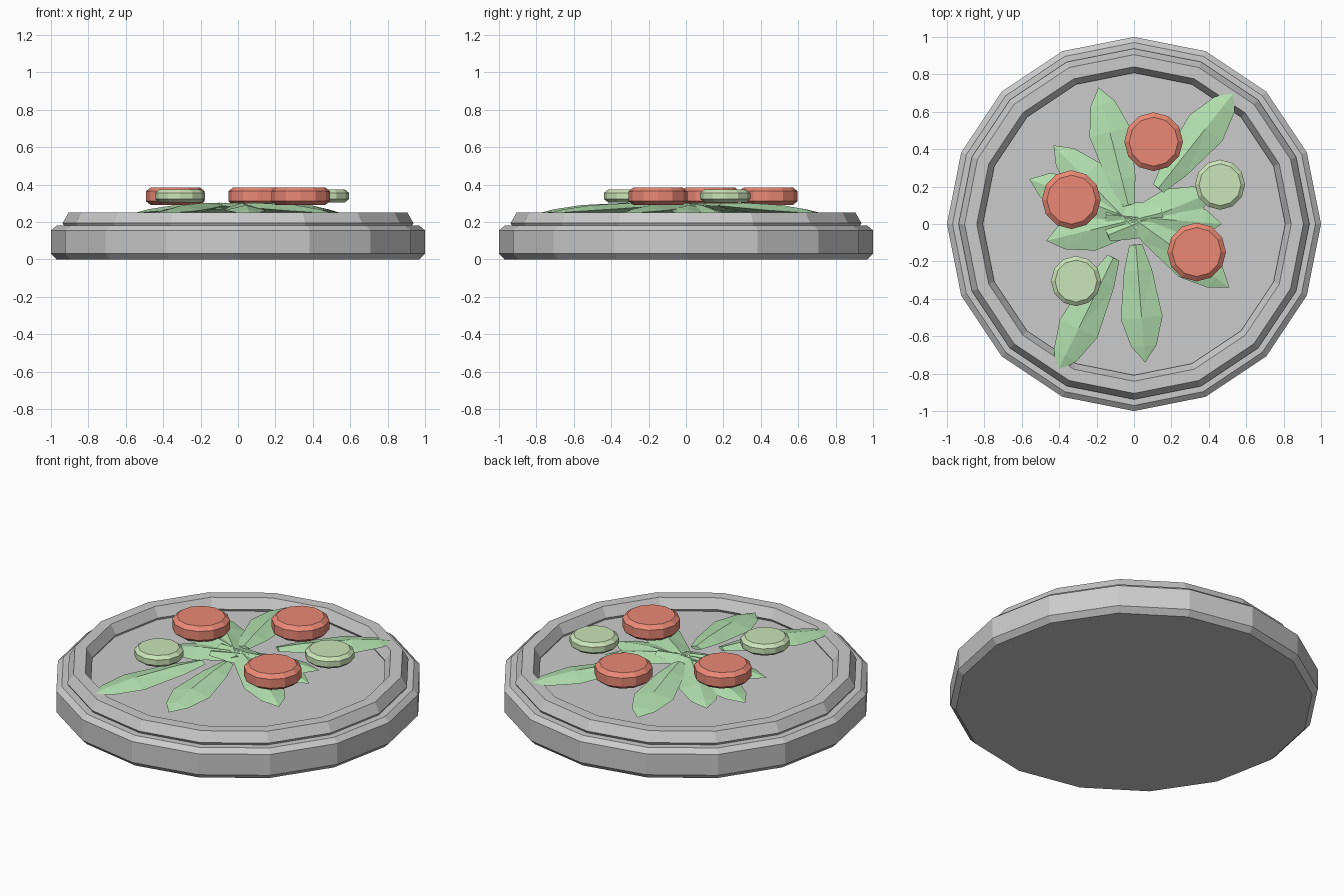
import bpy, bmesh
from math import cos, sin, pi
from mathutils import Vector

if "Cube" in bpy.data.objects:
    bpy.data.objects.remove(bpy.data.objects["Cube"])


def material(name, rgb):
    m = bpy.data.materials.new(name)
    m.diffuse_color = (*rgb, 1)
    m.use_nodes = True
    m.node_tree.nodes["Principled BSDF"].inputs["Base Color"].default_value = m.diffuse_color
    return m


def finish(name, bm, mat=None):
    bmesh.ops.recalc_face_normals(bm, faces=bm.faces)
    me = bpy.data.meshes.new(name)
    bm.to_mesh(me)
    bm.free()
    ob = bpy.data.objects.new(name, me)
    bpy.context.collection.objects.link(ob)
    if mat:
        me.materials.append(mat)
    return ob


def lathe(name, profile, sides, centre=(0, 0), mat=None, closed=False):
    """Revolve (radius, z) points; an open profile is capped at both ends."""
    bm = bmesh.new()
    rings = [[bm.verts.new((centre[0] + r * cos(2 * pi * i / sides),
                            centre[1] + r * sin(2 * pi * i / sides), z))
              for i in range(sides)] for r, z in profile]
    pairs = list(zip(rings, rings[1:]))
    if closed:
        pairs.append((rings[-1], rings[0]))
    else:
        bm.faces.new(rings[0])
        bm.faces.new(rings[-1])
    for a, b in pairs:
        for i in range(sides):
            j = (i + 1) % sides
            bm.faces.new((a[i], a[j], b[j], b[i]))
    return finish(name, bm, mat)


def slice_disc(name, centre, r, z0, z1, bevel, mat):
    profile = [(r - bevel, z0), (r, z0 + bevel * .8),
               (r, z1 - bevel * .8), (r - bevel, z1)]
    return lathe(name, profile, 12, centre, mat)


def leaf(name, base, tip, mat):
    """Drooping blade with a diamond cross-section."""
    a, b = Vector((*base, .288)), Vector((*tip, .246))
    side = (b - a).cross(Vector((0, 0, 1))).normalized()
    up = side.cross(b - a).normalized()
    stations = [(0, .035, .012), (.22, .075, .024), (.62, .112, .028), (.86, .068, .016)]
    bm = bmesh.new()
    rings = []
    for t, w, h in stations:
        p = a.lerp(b, t)
        rings.append([bm.verts.new(p + o) for o in (side * w, up * h, -side * w, -up * h)])
    end = bm.verts.new(b)
    bm.faces.new(rings[0])
    for r, s in zip(rings, rings[1:]):
        for i in range(4):
            bm.faces.new((r[i], r[i - 3], s[i - 3], s[i]))
    for i in range(4):
        bm.faces.new((rings[-1][i], rings[-1][i - 3], end))
    bmesh.ops.triangulate(bm, faces=bm.faces)
    return finish(name, bm, mat)


red = material("tomato_red", (.83, .25, .18))
green = material("leaf_green", (.45, .75, .43))
pale = material("cucumber_green", (.6, .78, .48))

# Plate and its raised hexagonal-section rim
lathe("plate", [(.97, 0), (1, .03), (1, .155), (.97, .18)], 16)
lathe("plate_rim", [(.873 + .065 * cos(k * pi / 3), .194 + .065 * sin(k * pi / 3))
                    for k in range(6)], 16, closed=True)

# Salad leaves
leaves = [((-.03, .10), (-.19, .73)), ((.13, .19), (.54, .71)),
          ((.01, -.03), (-.43, .42)), ((.03, .01), (-.56, .24)),
          ((.15, .06), (-.47, -.09)), ((-.11, -.18), (-.41, -.79)),
          ((.01, -.11), (.06, -.74)), ((-.03, .05), (.51, -.34)),
          ((-.15, .05), (.47, .0)), ((-.14, -.06), (.42, .17))]
for i, (base, tip) in enumerate(leaves):
    leaf(f"salad_leaf_{i + 1}", base, tip, green)

# Tomato and cucumber slices
for i, c in enumerate([(.105, .44), (-.335, .13), (.335, -.15)]):
    slice_disc(f"tomato_slice_{i + 1}", c, .157, .29, .385, .026, red)
for i, c in enumerate([(.46, .21), (-.31, -.305)]):
    slice_disc(f"cucumber_slice_{i + 1}", c, .134, .305, .373, .022, pale)
